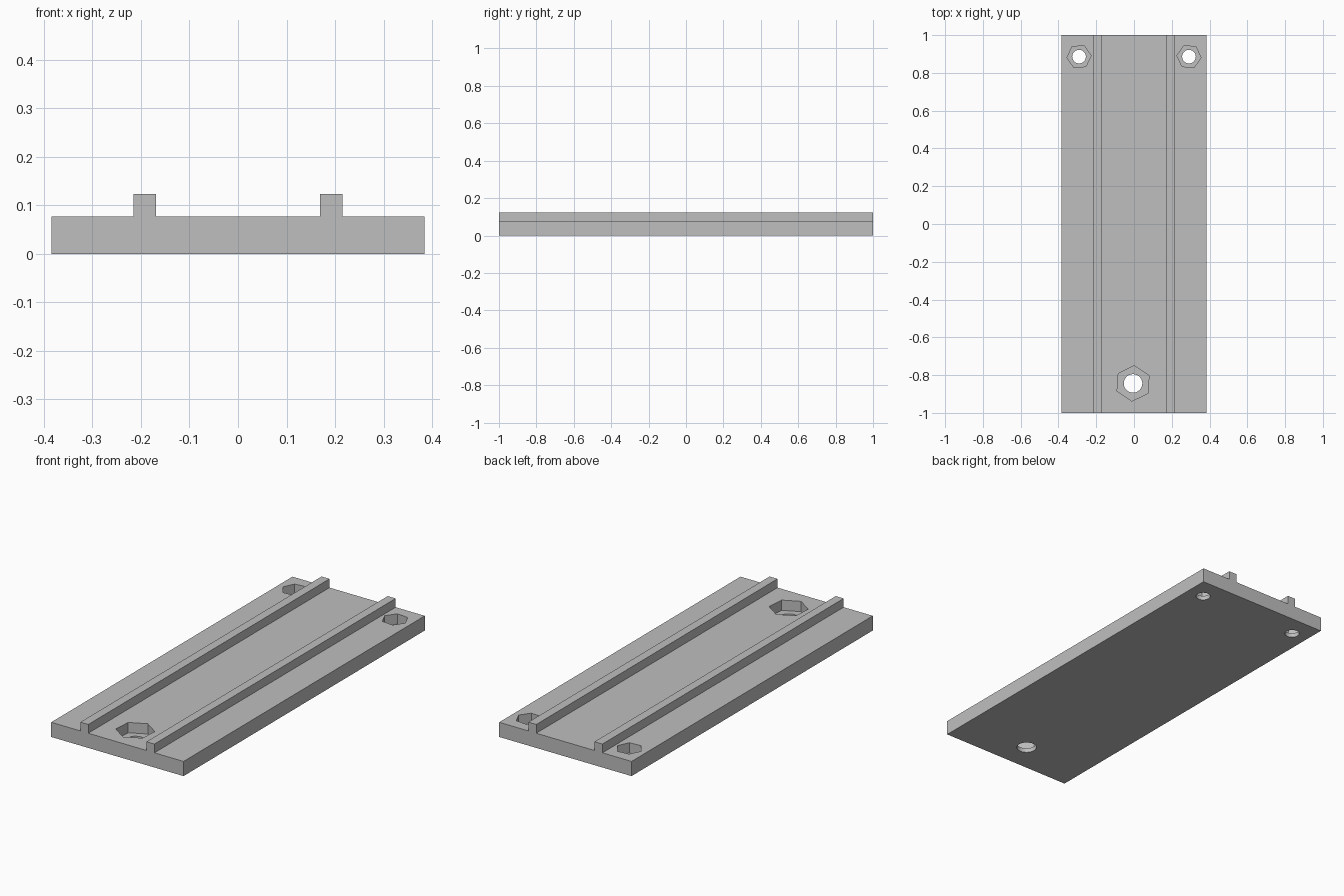
import bpy
import bmesh
from math import radians

if "Cube" in bpy.data.objects:
    bpy.data.objects.remove(bpy.data.objects["Cube"])

WIDTH, LENGTH = 0.768, 2.0
PLATE_TOP, RAIL_TOP = 0.077, 0.123
RAIL_IN, RAIL_OUT = 0.169, 0.215
POCKET_FLOOR = 0.023

grey = bpy.data.materials.new("Plain grey")
grey.use_nodes = True
colour = (0.52, 0.52, 0.52, 1)
grey.diffuse_color = colour
grey.node_tree.nodes["Principled BSDF"].inputs["Base Color"].default_value = colour


def link(name, bm):
    mesh = bpy.data.meshes.new(name)
    bmesh.ops.recalc_face_normals(bm, faces=bm.faces)
    bm.to_mesh(mesh)
    bm.free()
    mesh.materials.append(grey)
    obj = bpy.data.objects.new(name, mesh)
    bpy.context.collection.objects.link(obj)
    return obj


def cutter(name, x, y, radius, sides, bottom, top, turn=0):
    bpy.ops.mesh.primitive_cylinder_add(
        vertices=sides, radius=radius, depth=top - bottom,
        location=(x, y, (top + bottom) / 2), rotation=(0, 0, radians(turn)))
    obj = bpy.context.object
    obj.name = name
    obj.hide_render = True
    obj.data.materials.append(grey)
    return obj


# Base plate with two rails: mirrored cross-section extruded along its length
half = [(WIDTH / 2, 0), (WIDTH / 2, PLATE_TOP), (RAIL_OUT, PLATE_TOP),
        (RAIL_OUT, RAIL_TOP), (RAIL_IN, RAIL_TOP), (RAIL_IN, PLATE_TOP)]
profile = half + [(-x, z) for x, z in reversed(half)]
bm = bmesh.new()
face = bm.faces.new([bm.verts.new((x, -LENGTH / 2, z)) for x, z in profile])
end = bmesh.ops.extrude_face_region(bm, geom=[face])
bmesh.ops.translate(bm, vec=(0, LENGTH, 0),
                    verts=[v for v in end["geom"] if isinstance(v, bmesh.types.BMVert)])
plate = link("railed_base_plate", bm)

# Hexagonal nut pockets, each with a round bolt hole through its floor
# (x, y, pocket radius, hole radius, turn of the hexagon)
bolts = [(-0.291, 0.886, 0.064, 0.036, 35),
         (0.291, 0.886, 0.064, 0.036, 25),
         (-0.005, -0.844, 0.094, 0.049, -4)]
cutters = []
for x, y, pocket, hole, turn in bolts:
    cutters.append(cutter("nut_pocket_cutter", x, y, pocket, 6, POCKET_FLOOR, 0.2, turn))
    cutters.append(cutter("bolt_hole_cutter", x, y, hole, 40, -0.1, 0.1))

bpy.ops.object.select_all(action="DESELECT")
plate.select_set(True)
bpy.context.view_layer.objects.active = plate
for tool in cutters:
    mod = plate.modifiers.new("cut", "BOOLEAN")
    mod.operation = "DIFFERENCE"
    mod.solver = "EXACT"
    mod.object = tool
    bpy.ops.object.modifier_apply(modifier=mod.name)
    bpy.data.objects.remove(tool)

bpy.ops.object.shade_smooth_by_angle(angle=radians(25))
